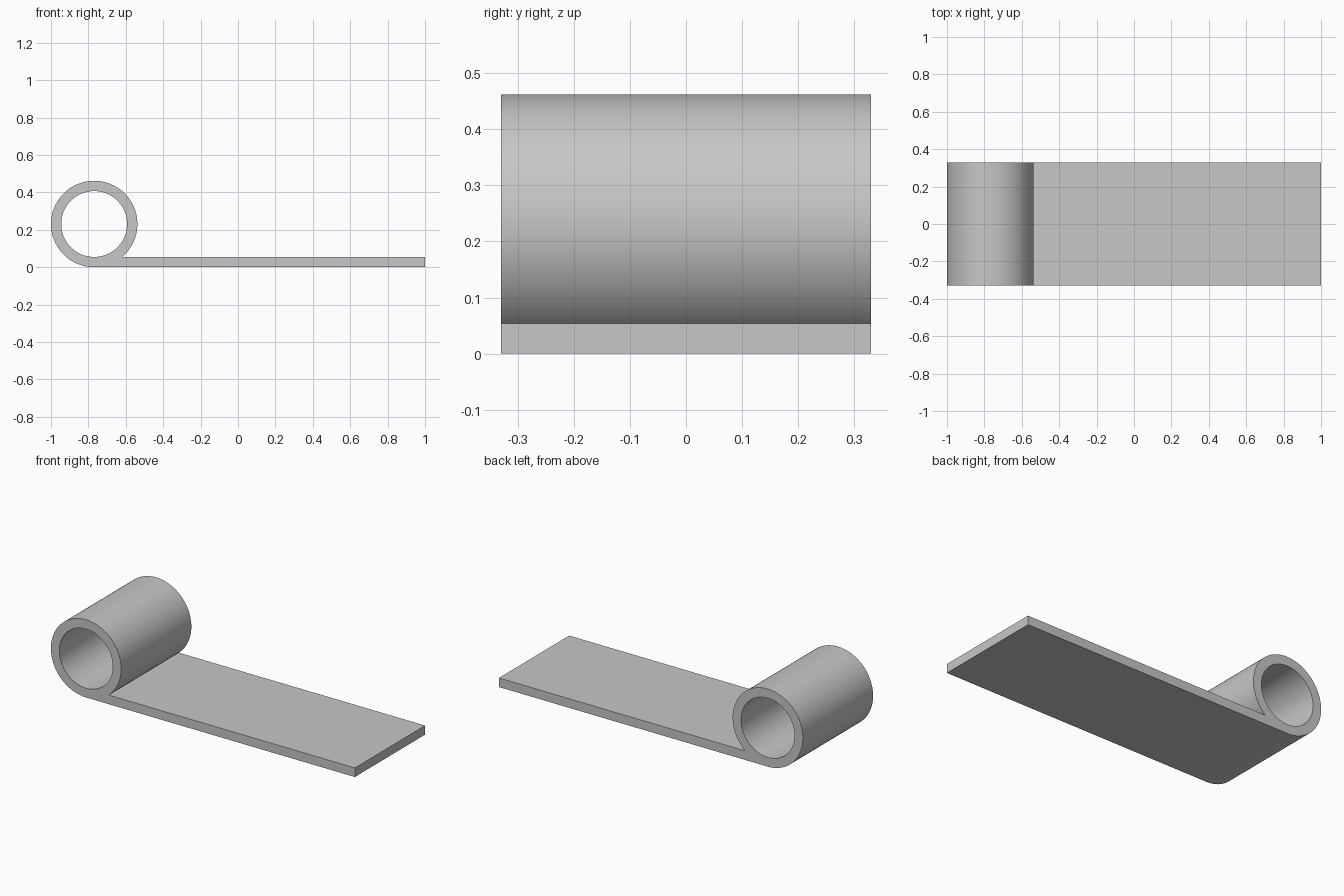
import bpy, bmesh, math

cube = bpy.data.objects.get("Cube")
if cube:
    bpy.data.objects.remove(cube, do_unlink=True)

OUTER, INNER = 0.231, 0.176      # barrel radii
CX, CZ = -1 + OUTER, OUTER       # barrel centre
HALF_WIDTH = 0.33
SEGMENTS = 144                   # steps around the barrel
JOIN = SEGMENTS // 9             # steps from the lowest point to the leaf's top edge

# Grey metal
grey = bpy.data.materials.new("grey_metal")
grey.use_nodes = True
colour = (0.57, 0.57, 0.57, 1)
grey.diffuse_color = colour
grey.node_tree.nodes["Principled BSDF"].inputs["Base Color"].default_value = colour

bm = bmesh.new()


def circle(radius):
    """Points around the barrel, starting at the lowest one."""
    points = []
    for i in range(SEGMENTS):
        a = math.tau * i / SEGMENTS - math.pi / 2
        points.append(bm.verts.new((CX + radius * math.cos(a), -HALF_WIDTH,
                                    CZ + radius * math.sin(a))))
    return points


# Barrel ring profile
outer, inner = circle(OUTER), circle(INNER)
for i in range(SEGMENTS):
    j = (i + 1) % SEGMENTS
    bm.faces.new((outer[i], outer[j], inner[j], inner[i]))

# Flat leaf profile, tangent to the underside of the barrel
thickness = outer[JOIN].co.z
low = bm.verts.new((1, -HALF_WIDTH, 0))
high = bm.verts.new((1, -HALF_WIDTH, thickness))
bm.faces.new([outer[0], low, high] + outer[JOIN:0:-1])

# Extrude the profile across the full width
result = bmesh.ops.extrude_face_region(bm, geom=bm.faces[:], use_keep_orig=True)
moved = [g for g in result["geom"] if isinstance(g, bmesh.types.BMVert)]
bmesh.ops.translate(bm, verts=moved, vec=(0, 2 * HALF_WIDTH, 0))
bmesh.ops.recalc_face_normals(bm, faces=bm.faces[:])

mesh = bpy.data.meshes.new("hinge_leaf")
bm.to_mesh(mesh)
bm.free()
mesh.materials.append(grey)
leaf = bpy.data.objects.new("hinge_leaf", mesh)
bpy.context.collection.objects.link(leaf)

# Smooth barrel, crisp edges
bpy.ops.object.select_all(action="DESELECT")
leaf.select_set(True)
bpy.context.view_layer.objects.active = leaf
bpy.ops.object.shade_smooth_by_angle(angle=math.radians(30))
